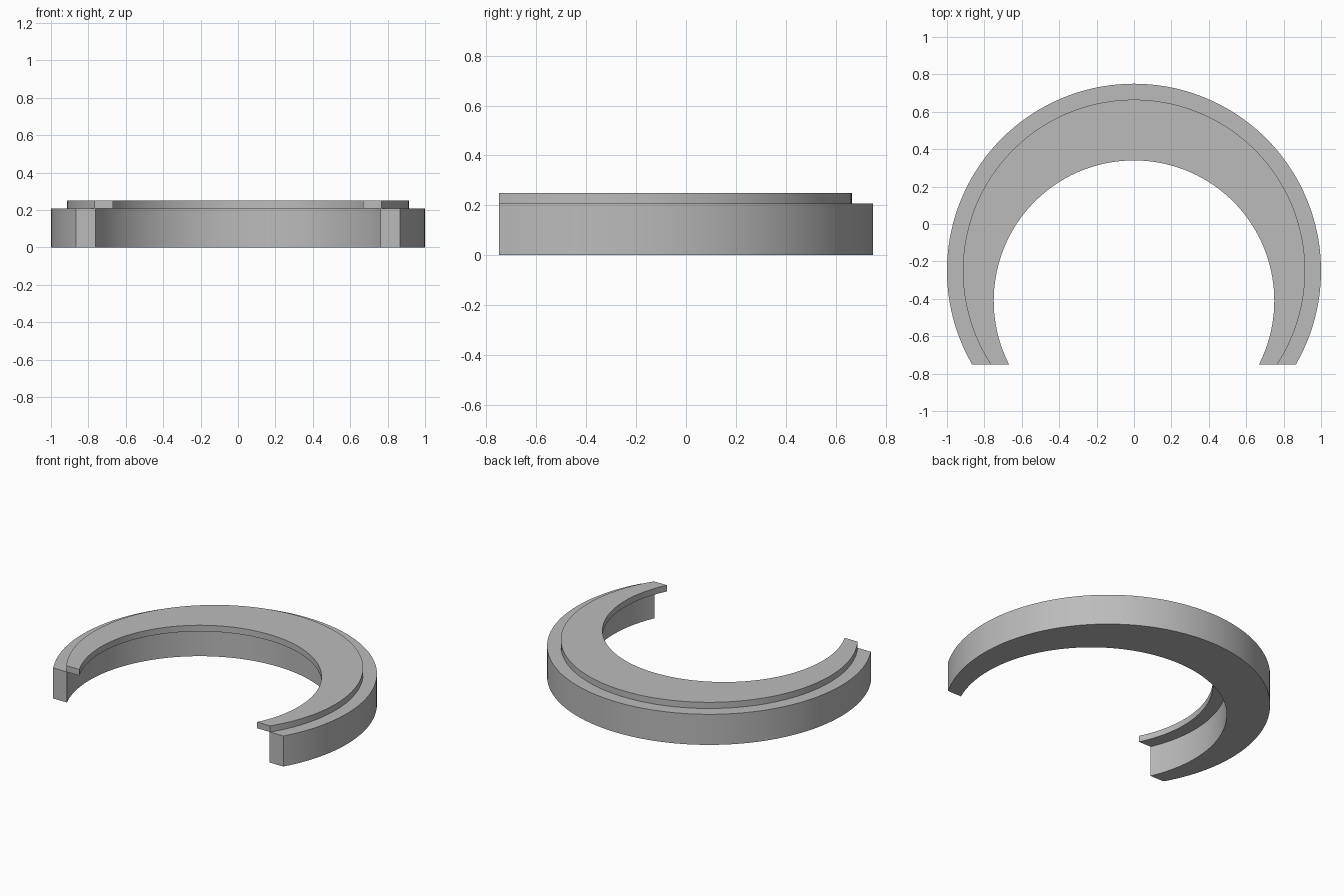
import bpy
import bmesh
from math import asin, cos, sin, pi
from mathutils import Vector

cube = bpy.data.objects.get("Cube")
if cube:
    bpy.data.objects.remove(cube, do_unlink=True)

SEGMENTS = 96
FRONT_Y = -0.75      # flat cut across both tips
OUTER_Y = -0.25      # centre of the outer arcs
INNER_Y = -0.41      # centre of the inner arcs
STEP = 0.085         # width of the rim ledge and of the overhang
SEAM_Z = 0.208
TOP_Z = 0.25

grey = bpy.data.materials.new("plain grey")
grey.use_nodes = True
color = (0.5, 0.5, 0.5, 1.0)
grey.diffuse_color = color
grey.node_tree.nodes["Principled BSDF"].inputs["Base Color"].default_value = color


def arc(radius, centre_y):
    """Points of an arc over the back, from tip to tip on the front cut."""
    start = asin((FRONT_Y - centre_y) / radius)
    sweep = pi - 2 * start
    angles = [start + sweep * i / SEGMENTS for i in range(SEGMENTS + 1)]
    return [Vector((radius * cos(a), centre_y + radius * sin(a), 0)) for a in angles]


def crescent(name, outer_radius, inner_radius, bottom, top):
    """Horseshoe plate between two arcs, raised from bottom to top."""
    bm = bmesh.new()
    lift = Vector((0, 0, bottom))
    outer = [bm.verts.new(p + lift) for p in arc(outer_radius, OUTER_Y)]
    inner = [bm.verts.new(p + lift) for p in arc(inner_radius, INNER_Y)]
    for i in range(SEGMENTS):
        bm.faces.new((outer[i], outer[i + 1], inner[i + 1], inner[i]))
    raised = bmesh.ops.extrude_face_region(bm, geom=bm.faces[:], use_keep_orig=True)
    verts = [v for v in raised["geom"] if isinstance(v, bmesh.types.BMVert)]
    bmesh.ops.translate(bm, verts=verts, vec=(0, 0, top - bottom))
    bmesh.ops.recalc_face_normals(bm, faces=bm.faces[:])
    mesh = bpy.data.meshes.new(name)
    bm.to_mesh(mesh)
    bm.free()
    mesh.materials.append(grey)
    obj = bpy.data.objects.new(name, mesh)
    bpy.context.collection.objects.link(obj)
    bpy.ops.object.select_all(action="DESELECT")
    obj.select_set(True)
    bpy.context.view_layer.objects.active = obj
    bpy.ops.object.shade_smooth_by_angle(angle=pi / 6)
    return obj


# Thick body, then the thin plate set inward so it overhangs the opening
crescent("lower_body", 1.0, 0.75 + STEP, 0, SEAM_Z)
crescent("upper_plate", 1.0 - STEP, 0.75, SEAM_Z, TOP_Z)
